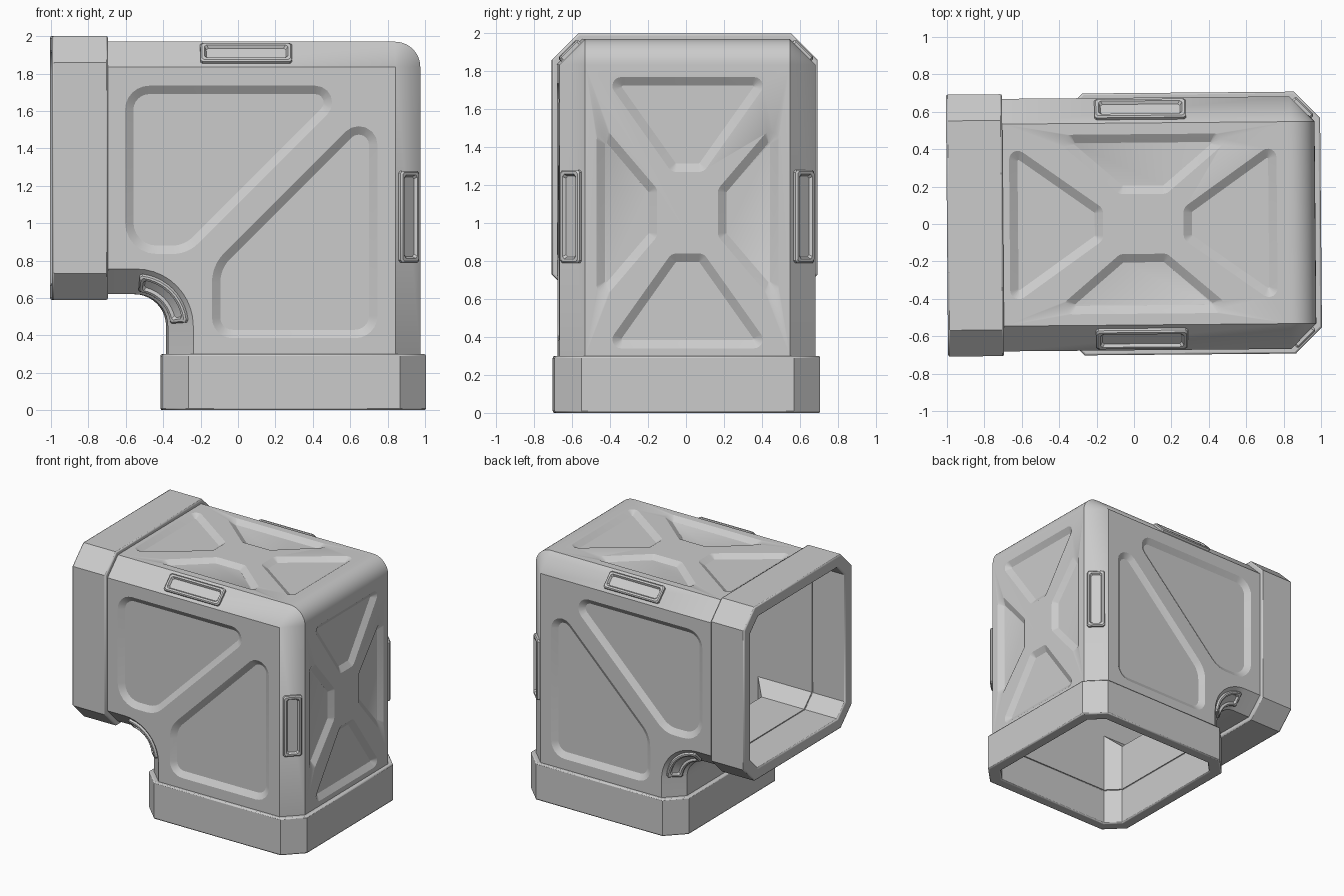
import bpy, bmesh, math
from mathutils import Vector

if "Cube" in bpy.data.objects:
    bpy.data.objects.remove(bpy.data.objects["Cube"])

TURN = math.radians(0.5)            # the whole model sits very slightly turned
H, C, T = 0.675, 0.135, 0.06        # body half width, chamfer, wall thickness
CI = C - 0.586 * T                  # chamfer of the inside wall
X0, Z0, W = -0.38, 0.62, 1.35       # inner side of both legs, leg thickness
BEND = Vector((-0.55, 0.45))        # centre of the inside bend
R = 0.17

grey = bpy.data.materials.new("light grey")
grey.diffuse_color = (0.6, 0.6, 0.6, 1)
grey.use_nodes = True
grey.node_tree.nodes["Principled BSDF"].inputs["Base Color"].default_value = grey.diffuse_color


def finish(bm, name):
    bmesh.ops.remove_doubles(bm, verts=bm.verts, dist=1e-5)
    bmesh.ops.recalc_face_normals(bm, faces=bm.faces)
    me = bpy.data.meshes.new(name)
    bm.to_mesh(me)
    bm.free()
    ob = bpy.data.objects.new(name, me)
    bpy.context.collection.objects.link(ob)
    me.materials.append(grey)
    ob.rotation_euler.z = TURN
    return ob


def loft(bm, rings, closed=False):
    vs = [[bm.verts.new(p) for p in r] for r in rings]
    n = len(vs[0])
    for i in range(len(vs) if closed else len(vs) - 1):
        a, b = vs[i], vs[(i + 1) % len(vs)]
        for j in range(n):
            k = (j + 1) % n
            bm.faces.new((a[j], a[k], b[k], b[j]))
    return vs


def octagon(pts, h, c):
    # four points across the duct (x, z) become a chamfered section
    half = [(p[0], y, p[1]) for p, y in zip(pts, (h - c, h, h, h - c))]
    return [(x, -y, z) for x, y, z in half] + half[::-1]


def levels(t, c):
    return [t, t + c, W - t - c, W - t]


def horizontal(x, t, h, c):
    return octagon([(x, Z0 + u) for u in levels(t, c)], h, c)


def vertical(z, t, h, c):
    return octagon([(X0 + u, z) for u in levels(t, c)], h, c)


def select(ob):
    bpy.ops.object.select_all(action='DESELECT')
    ob.select_set(True)
    bpy.context.view_layer.objects.active = ob


def smooth(ob):
    select(ob)
    bpy.ops.object.shade_smooth_by_angle(angle=math.radians(30))


# Elbow shell: outside skin along the bend, then back along the inside
rings = [horizontal(-0.7, 0, H, C)]
K = Vector((X0 + W - C, Z0 + W - C))
STEPS = 10
for k in range(STEPS + 1):
    a = math.pi / 2 * (1 - k / STEPS)
    d = Vector((math.cos(a), math.sin(a)))
    rings.append(octagon([BEND + d * R, BEND + d * (R + C), K, K + d * C], H, C))
rings.append(vertical(0.3, 0, H, C))
rings.append(vertical(0.3, T, H - T, CI))
rings.append(octagon([(X0 + u, Z0 + u) for u in levels(T, CI)], H - T, CI))
rings.append(horizontal(-0.7, T, H - T, CI))
bm = bmesh.new()
loft(bm, rings, True)
body = finish(bm, "elbow_body")


# Recessed panels, cut with tapered rounded plugs
def rounded(poly, inset):
    pts = [Vector(p[:2]) for p in poly]
    out = []
    for i, p in enumerate(pts):
        d1 = (p - pts[i - 1]).normalized()
        d2 = (pts[(i + 1) % len(pts)] - p).normalized()
        n1, n2 = Vector((-d1.y, d1.x)), Vector((-d2.y, d2.x))
        b = (n1 + n2) / (1 + n1.dot(n2))
        r = max(poly[i][2] - inset, 0.006)
        centre = p + b * (inset + r)
        a1 = math.atan2(-n1.y, -n1.x)
        turn = math.acos(max(-1, min(1, n1.dot(n2))))
        for k in range(7):
            a = a1 + turn * k / 6
            out.append(centre + r * Vector((math.cos(a), math.sin(a))))
    return out


def plug(bm, poly, place, depth=0.03, wall=0.045):
    area = sum(poly[i - 1][0] * p[1] - p[0] * poly[i - 1][1] for i, p in enumerate(poly))
    if area < 0:
        poly = poly[::-1]
    e = 0.01
    top = [place(p.x, p.y, -e) for p in rounded(poly, -wall * e / depth)]
    low = [place(p.x, p.y, depth) for p in rounded(poly, wall)]
    vs = loft(bm, [top, low])
    bm.faces.new(vs[0])
    bm.faces.new(vs[1])


bm = bmesh.new()
upper = [(-0.61, 0.835, 0.17), (-0.275, 0.835, 0.2), (0.625, 1.735, 0.09), (-0.61, 1.735, 0.13)]
lower = [(-0.145, 0.385, 0.11), (0.74, 0.385, 0.12), (0.74, 1.66, 0.1), (-0.145, 0.775, 0.22)]
for s in (-1, 1):
    for poly in (upper, lower):
        plug(bm, poly, lambda u, v, d: (u, s * (H - d), v))
    long_way = [(s * 0.215, -0.085, 0.05), (s * 0.215, 0.085, 0.05),
                (s * 0.715, 0.44, 0.045), (s * 0.715, -0.44, 0.045)]
    short_way = [(-0.125, s * 0.16, 0.05), (0.125, s * 0.16, 0.05),
                 (0.5, s * 0.48, 0.04), (-0.5, s * 0.48, 0.04)]
    for poly in (long_way, short_way):
        plug(bm, poly, lambda u, v, d: (0.05 + u, v, Z0 + W - d))
        plug(bm, poly, lambda u, v, d: (X0 + W - d, v, 1.055 + u))
cutter = finish(bm, "panel_cutter")
cutter.hide_render = True
bpy.context.view_layer.update()
mod = body.modifiers.new("panels", 'BOOLEAN')
mod.operation = 'DIFFERENCE'
mod.solver = 'EXACT'
mod.object = cutter
select(body)
bpy.ops.object.modifier_apply(modifier=mod.name)
bpy.data.objects.remove(cutter)
smooth(body)


# End collars
def collar(name, section, a, b):
    bm = bmesh.new()
    out, inn = (-0.03, 0.70, 0.14), (T, H - T, CI)
    loft(bm, [section(a, *out), section(b, *out), section(b, *inn), section(a, *inn)], True)
    ob = finish(bm, name)
    bev = ob.modifiers.new("soft rim", 'BEVEL')
    bev.width, bev.segments = 0.01, 2
    bev.limit_method, bev.angle_limit = 'ANGLE', math.radians(60)
    smooth(ob)


collar("side_collar", horizontal, -1.0, -0.7)
collar("bottom_collar", vertical, 0.0, 0.3)


# Raised framed grips on the chamfers, mirrored front to back
def grip(name, place, L, w, n=1):
    def loop(inset, h):
        l, b, ch = L - inset, w - inset, 0.012
        row = [(-l, b - ch)]
        row += [((-1 + 2 * i / n) * (l - ch), b) for i in range(n + 1)]
        row += [(l, b - ch)]
        return [place(s, -t, h) for s, t in row] + [place(s, t, h) for s, t in row[::-1]]
    bm = bmesh.new()
    vs = loft(bm, [loop(0, -0.015), loop(0, 0.016), loop(0.008, 0.024),
                   loop(0.022, 0.024), loop(0.032, 0.008)])
    for r in (vs[0], vs[-1]):
        m = len(r)
        for i in range(m // 2 - 1):
            bm.faces.new((r[i], r[i + 1], r[m - 2 - i], r[m - 1 - i]))
    ob = finish(bm, name)
    mir = ob.modifiers.new("both sides", 'MIRROR')
    mir.use_axis = (False, True, False)
    smooth(ob)


q = math.sqrt(0.5)
YC = H - C / 2                      # middle of the chamfer
EDGE_X, EDGE_Z = X0 + W - C / 2, Z0 + W - C / 2
grip("top_grips", lambda s, t, h: (0.038 + s, -YC + (t - h) * q, EDGE_Z + (t + h) * q), 0.245, 0.07)
grip("end_grips", lambda s, t, h: (EDGE_X + (t + h) * q, -YC + (t - h) * q, 1.035 + s), 0.245, 0.07)


def bend_place(s, t, h):
    rho = R + C / 2 + (t - h) * q
    a = math.pi / 4 + s / (R + C / 2)
    return (BEND.x + rho * math.cos(a), -(YC + (t + h) * q), BEND.y + rho * math.sin(a))


grip("bend_grips", bend_place, 0.17, 0.06, 10)
